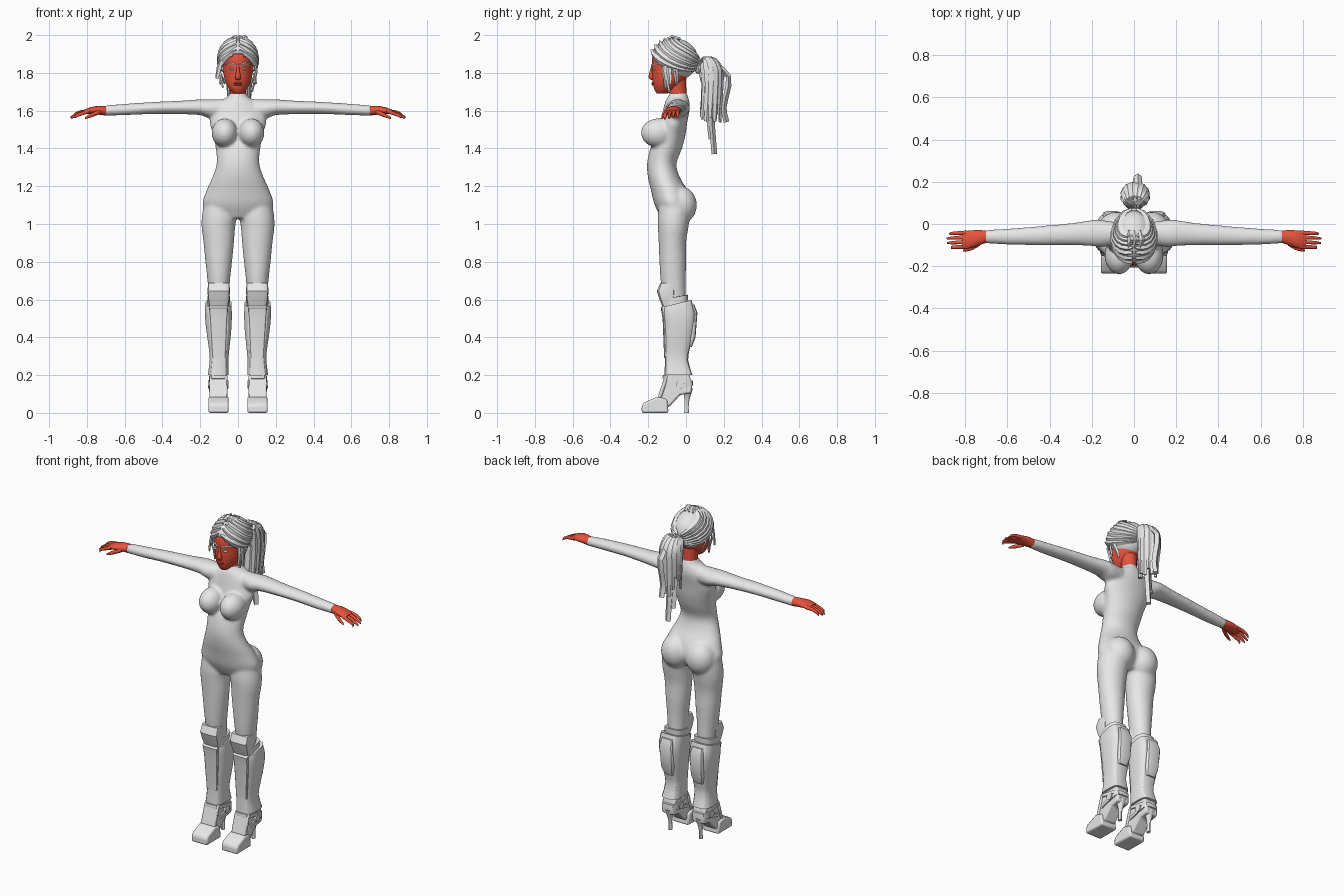
import bpy, bmesh, math, random
from mathutils import Vector, Matrix

random.seed(4)
cube = bpy.data.objects.get("Cube")
if cube:
    bpy.data.objects.remove(cube, do_unlink=True)


def material(name, color):
    m = bpy.data.materials.new(name)
    m.use_nodes = True
    m.diffuse_color = color
    m.node_tree.nodes["Principled BSDF"].inputs["Base Color"].default_value = color
    return m


GREY = material("light grey", (0.8, 0.8, 0.8, 1))
RED = material("warm red", (0.8, 0.085, 0.045, 1))


def spline(rows, k):
    """Smoothly interpolated rows, k steps for each span."""
    out = []
    for i in range(len(rows) - 1):
        quad = (rows[max(i - 1, 0)], rows[i], rows[i + 1], rows[min(i + 2, len(rows) - 1)])
        for j in range(k):
            t = j / k
            out.append(tuple(b + 0.5 * t * (c - a + t * (2*a - 5*b + 4*c - d + t * (3*b - a - 3*c + d)))
                             for a, b, c, d in zip(*quad)))
    return out + [tuple(rows[-1])]


def skin(bm, rings):
    """Closed surface through rings of points."""
    rings = [[bm.verts.new(p) for p in ring] for ring in rings]
    n = len(rings[0])
    for a, b in zip(rings, rings[1:]):
        for i in range(n):
            bm.faces.new((a[i], a[(i + 1) % n], b[(i + 1) % n], b[i]))
    bm.faces.new(rings[0][::-1])
    bm.faces.new(rings[-1])


def loft(bm, rows, axis="z", n=20, p=2, k=4, s=1):
    """Rows are (position, centre u, centre v, radius u, radius v)."""
    rings = []
    for t, u, v, ru, rv in spline(rows, k):
        ring = []
        for i in range(n):
            a = math.tau * (i + 0.5) / n
            c, d = math.cos(a), math.sin(a)
            pu = u + ru * math.copysign(abs(c) ** (2 / p), c)
            pv = v + rv * math.copysign(abs(d) ** (2 / p), d)
            ring.append((s * pu, pv, t) if axis == "z" else (s * t, pu, pv))
        rings.append(ring)
    skin(bm, rings)


def ball(bm, c, r, n=20):
    bmesh.ops.create_uvsphere(bm, u_segments=n, v_segments=n // 2 + 2, radius=1,
                              matrix=Matrix.Translation(c) @ Matrix.Diagonal((*r, 1)))


def ribbon(bm, pts, widths, thick, centre):
    """Flat lock following points, its broad side turned away from centre."""
    pts = [Vector(p) for p in pts]
    rings = []
    for i, p in enumerate(pts):
        t = (pts[min(i + 1, len(pts) - 1)] - pts[max(i - 1, 0)]).normalized()
        out = p - Vector(centre)
        out = (out - t * out.dot(t)).normalized() * thick / 2
        f = i / (len(pts) - 1)
        side = t.cross(out).normalized() * (widths[0] * (1 - f) + widths[1] * f + widths[2] * math.sin(math.pi * f))
        rings.append((p + side, p + out, p - side, p - out))
    skin(bm, rings)


def prism(bm, profile, x0, x1):
    skin(bm, [[(x, y, z) for y, z in profile] for x in (x0, x1)])


def finish(name, bm, mat, mirror=False, smooth=30, bevel=0):
    bmesh.ops.recalc_face_normals(bm, faces=bm.faces)
    me = bpy.data.meshes.new(name)
    bm.to_mesh(me)
    bm.free()
    me.materials.append(mat)
    if smooth:
        me.shade_smooth()
        me.set_sharp_from_angle(angle=math.radians(smooth))
    ob = bpy.data.objects.new(name, me)
    bpy.context.collection.objects.link(ob)
    if bevel:
        b = ob.modifiers.new("Bevel", "BEVEL")
        b.width = bevel
        b.segments = 2
    if mirror:
        ob.modifiers.new("Mirror", "MIRROR")
    return ob


# Body: torso, arms and legs fused into one smooth skin
bm = bmesh.new()
loft(bm, [(1.7, 0, -.042, .042, .045), (1.675, 0, -.042, .052, .052), (1.655, 0, -.045, .085, .062),
          (1.61, 0, -.05, .13, .07), (1.54, 0, -.065, .15, .072), (1.47, 0, -.08, .13, .077),
          (1.4, 0, -.105, .118, .084), (1.32, 0, -.128, .113, .078), (1.25, 0, -.118, .135, .084),
          (1.18, 0, -.09, .166, .096), (1.1, 0, -.07, .187, .096), (1.03, 0, -.07, .13, .06)], n=32)
for s in (1, -1):
    ball(bm, (s * .071, -.148, 1.482), (.069, .091, .077))
    ball(bm, (s * .084, -.03, 1.1), (.09, .088, .1))
    loft(bm, [(1.12, .1, -.06, .08, .08), (1.04, .1, -.065, .092, .085), (.98, .104, -.068, .089, .081),
              (.9, .102, -.072, .081, .073), (.8, .102, -.07, .071, .071), (.7, .102, -.068, .06, .067),
              (.6, .1, -.06, .053, .06), (.5, .1, -.045, .05, .055)], s=s)
    loft(bm, [(.06, -.045, 1.61, .05, .052), (.15, -.045, 1.61, .064, .05), (.2, -.043, 1.618, .062, .042),
              (.3, -.048, 1.617, .052, .036), (.45, -.055, 1.614, .045, .032), (.6, -.06, 1.606, .038, .03),
              (.71, -.06, 1.6, .031, .027)], axis="x", s=s)
body = finish("body", bm, GREY, smooth=0)
remesh = body.modifiers.new("Fuse", "REMESH")
remesh.mode = "VOXEL"
remesh.voxel_size = 0.009
remesh.use_smooth_shade = True
relax = body.modifiers.new("Relax", "SMOOTH")
relax.factor = 0.5
relax.iterations = 6

# Hands: palm, four drooping fingers and a thumb
bm = bmesh.new()
loft(bm, [(.7, -.06, 1.6, .03, .026), (.74, -.066, 1.602, .038, .023), (.78, -.073, 1.6, .043, .018),
          (.815, -.075, 1.593, .04, .011)], axis="x", n=14)
for i in range(4):
    y = -.041 - .022 * i
    tip = (.875, .888, .885, .865)[i]
    droop = .004 * i
    loft(bm, [(.79, y, 1.597, .011, .011), (.835, y - .002, 1.593 - droop, .0095, .01),
              (.865, y - .004, 1.58 - droop, .008, .009), (tip, y - .005, 1.568 - droop, .004, .005)],
         axis="x", n=8, k=2)
loft(bm, [(.73, -.092, 1.594, .012, .013), (.765, -.112, 1.58, .012, .012), (.79, -.121, 1.57, .009, .01),
          (.81, -.126, 1.56, .004, .005)], axis="x", n=8, k=2)
finish("hands", bm, RED, mirror=True, smooth=50)

# Head, neck and facial features
bm = bmesh.new()
loft(bm, [(1.692, 0, -.125, .024, .03), (1.71, 0, -.115, .042, .052), (1.74, 0, -.1, .062, .075),
          (1.78, 0, -.085, .075, .094), (1.83, 0, -.075, .08, .105), (1.88, 0, -.07, .082, .11),
          (1.93, 0, -.065, .075, .095), (1.965, 0, -.06, .04, .06)], n=28)
loft(bm, [(1.68, 0, -.042, .043, .046), (1.72, 0, -.045, .043, .047), (1.78, 0, -.05, .05, .05)])
loft(bm, [(1.762, 0, -.172, .012, .012), (1.778, 0, -.182, .016, .016), (1.815, 0, -.178, .008, .012),
          (1.842, 0, -.173, .008, .009)], n=10, k=3)
for z in (1.738, 1.746):
    ball(bm, (0, -.172, z), (.022, .011, .006), 12)
finish("head", bm, RED, smooth=60)

bm = bmesh.new()
ball(bm, (.031, -.168, 1.82), (.015, .011, .006), 12)
finish("eyes", bm, GREY, mirror=True, smooth=60)
bm = bmesh.new()
ribbon(bm, [(.01, -.181, 1.843), (.04, -.17, 1.851), (.065, -.143, 1.846)], (.005, .003, .002), .008, (0, -.07, 1.84))
finish("eyebrows", bm, GREY, mirror=True, smooth=0)

# Hair cap, cut open over the face and under the nape
SKULL = Vector((0, -.062, 1.87))
SIZE = Vector((.1, .126, .112))
bm = bmesh.new()
ball(bm, SKULL, SIZE, 36)
gone = []
for f in bm.faces:
    c = f.calc_center_median()
    if c.z < 1.765 or (c.y < -.1 and c.z < 1.91 - .55 * abs(c.x)):
        gone.append(f)
bmesh.ops.delete(bm, geom=gone, context="FACES")
cap = finish("hair_cap", bm, GREY, smooth=40)
cap.modifiers.new("Thickness", "SOLIDIFY").thickness = 0.012


def swept(start, mid, end, k=9):
    """Points over the skull from one direction to another."""
    a, b, c = Vector(start), Vector(mid), Vector(end)
    for i in range(k):
        t = i / (k - 1)
        d = (a * (1 - t) ** 2 + b * 2 * t * (1 - t) + c * t * t).normalized()
        yield SKULL + d * SIZE * 1.025


# Locks swept from the parting to the tie, with loose strands at the temples
bm = bmesh.new()
for i in range(7):
    f = i / 6
    start = (.08, -.95 + f, .45 + .75 * math.sin(f * 2))
    mid = (1.5 - .5 * f, -.6 + .5 * f, -.35 + .9 * f)
    ribbon(bm, swept(start, mid, (.12, 1, -.45 + .5 * f)), (.006, .006, .017), .022, SKULL)
for x, y, z, drift in ((.088, -.11, 1.72, -.008), (.092, -.085, 1.74, .004), (.08, -.05, 1.74, -.01)):
    ribbon(bm, [(.088, y, 1.86), (.098, y - .006, 1.81), (x, y, 1.77), (x + drift, y, z)],
           (.013, .006, .004), .01, SKULL)
finish("hair_locks", bm, GREY, mirror=True)

bm = bmesh.new()
ribbon(bm, [(-.085, -.14, 1.87), (-.1, -.13, 1.83), (-.112, -.12, 1.77)], (.012, .014, .006), .012, SKULL)
ribbon(bm, [(.085, -.11, 1.8), (.088, -.1, 1.75), (.075, -.09, 1.7)], (.01, .008, 0), .01, SKULL)
for x in (-.025, 0, .028):
    ribbon(bm, [(x, -.11, 1.972), (x + .01, -.075, 1.993), (x, -.03, 1.98)], (.006, .006, .01), .014, SKULL)
finish("loose_strands", bm, GREY)

# Ponytail: tie, full core and blunt hanging locks
bm = bmesh.new()
ball(bm, (0, .065, 1.83), (.032, .025, .035), 12)
finish("hair_tie", bm, GREY)
bm = bmesh.new()
ball(bm, (.005, .12, 1.8), (.045, .05, .085), 14)
for i in range(14):
    a = math.tau * i / 14
    x, y = .005 + .05 * math.cos(a), .13 + .05 * math.sin(a)
    low = random.uniform(1.53, 1.66)
    path = [(x * .3, .07, 1.84), (x * .8, .06 + y * .4, 1.88), (x * 1.15, y + .008, 1.83),
            (x * 1.2, y + .012, 1.74), (x, y, low)]
    ribbon(bm, spline(path, 3), (.012, .012, .012), .016, (0, .12, 1.72))
for x, y, low in ((.018, .145, 1.37), (-.005, .13, 1.45), (.018, .21, 1.54)):
    path = [(x, .12, 1.86), (x, y + .015, 1.78), (x, y - .01, 1.62), (x, y + .005, low)]
    ribbon(bm, spline(path, 3), (.015, .018, .004), .03, (x, -.5, 1.7))
finish("ponytail", bm, GREY)

# Knee pads and cuffs
bm = bmesh.new()
loft(bm, [(.56, .102, -.088, .05, .036), (.6, .102, -.1, .057, .04), (.645, .102, -.105, .06, .05),
          (.688, .102, -.1, .057, .036)], n=16, p=5, k=1)
loft(bm, [(.55, .102, -.055, .058, .064), (.61, .102, -.055, .06, .066)], n=16, p=3, k=1)
for v in bm.verts:
    v.co.z += .2 * max(v.co.y + .07, 0)
finish("knee_pads", bm, GREY, mirror=True)

# Shin guards with a sloping top edge, shin plates and calf plates
bm = bmesh.new()
loft(bm, [(.2, .105, -.04, .056, .075), (.28, .1, -.05, .05, .062), (.35, .1, -.045, .056, .068),
          (.45, .102, -.037, .068, .078), (.53, .104, -.037, .072, .086), (.58, .103, -.045, .069, .075)],
     n=16, p=3.5, k=2)
for v in bm.verts:
    if v.co.z > .57:
        v.co.z += .25 * (v.co.y + .045)
finish("shin_guards", bm, GREY, mirror=True)
bm = bmesh.new()
loft(bm, [(.29, .101, -.1, .036, .016), (.5, .103, -.104, .048, .02), (.555, .103, -.112, .052, .022),
          (.575, .103, -.105, .045, .014)], n=12, p=6, k=1)
finish("shin_plates", bm, GREY, mirror=True)
bm = bmesh.new()
loft(bm, [(.35, .102, .01, .03, .022), (.4, .102, .025, .042, .026), (.53, .104, .034, .046, .027),
          (.575, .104, .022, .036, .022)], n=12, p=4, k=1)
finish("calf_plates", bm, GREY, mirror=True)

# Shoes: toe box, instep, tongue, ankle straps and tapered heel
bm = bmesh.new()
prism(bm, [(-.235, 0), (-.234, .04), (-.22, .056), (-.15, .086), (-.1, .072), (-.092, 0)], .049, .157)
finish("shoe_toes", bm, GREY, mirror=True, bevel=.01)
bm = bmesh.new()
prism(bm, [(-.145, .07), (-.125, .14), (-.098, .21), (.015, .21), (.033, .15), (.03, .105), (-.03, .095),
           (-.09, .03), (-.11, .03)], .062, .146)
finish("shoe_insteps", bm, GREY, mirror=True, bevel=.014)
bm = bmesh.new()
prism(bm, [(-.15, .08), (-.128, .15), (-.112, .2), (-.095, .2), (-.11, .14), (-.13, .08)], .056, .152)
finish("shoe_tongues", bm, GREY, mirror=True, bevel=.006)
bm = bmesh.new()
for z, lean in ((.125, .25), (.165, -.2)):
    first = len(bm.verts)
    loft(bm, [(z, .104, -.043, .05, .082), (z + .02, .104, -.043, .05, .08)], n=16, p=4, k=1)
    bm.verts.ensure_lookup_table()
    for v in bm.verts[first:]:
        v.co.z += lean * (v.co.y + .04)
loft(bm, [(.05, -.03, .15, .022, .022), (.158, -.03, .15, .022, .022)], axis="x", n=12, k=1)
finish("ankle_straps", bm, GREY, mirror=True)
bm = bmesh.new()
loft(bm, [(0, .104, .003, .011, .013), (.05, .104, .004, .01, .011), (.09, .104, .007, .018, .018),
          (.13, .104, .008, .034, .03)], n=12, k=2)
finish("shoe_heels", bm, GREY, mirror=True)
